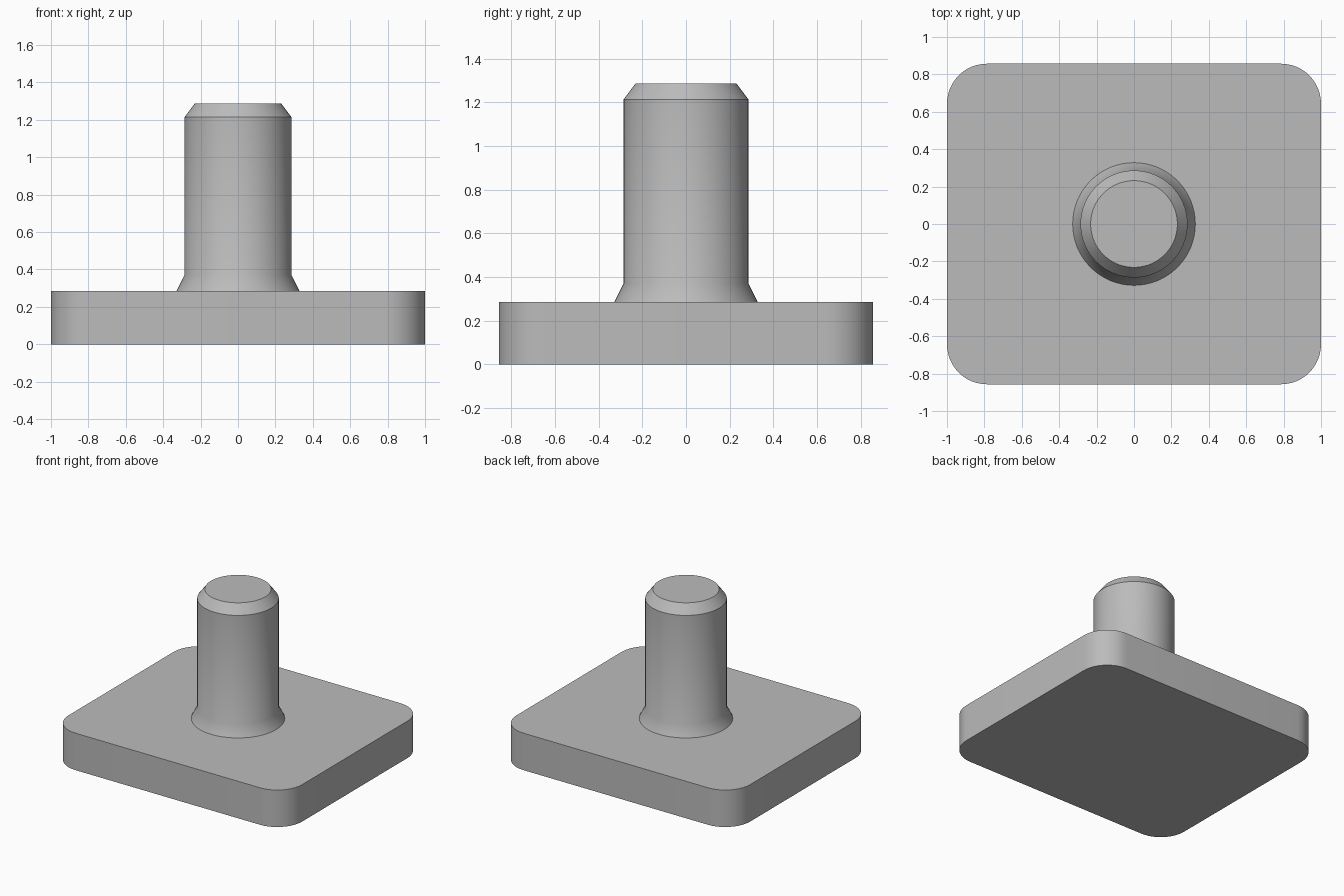
import bpy
import bmesh
import math

cube = bpy.data.objects.get("Cube")
if cube:
    bpy.data.objects.remove(cube, do_unlink=True)

# Plain grey material
grey = bpy.data.materials.new("grey")
grey.use_nodes = True
colour = (0.5, 0.5, 0.5, 1)
grey.diffuse_color = colour
grey.node_tree.nodes["Principled BSDF"].inputs["Base Color"].default_value = colour


def finish(name, bm):
    bmesh.ops.recalc_face_normals(bm, faces=bm.faces)
    mesh = bpy.data.meshes.new(name)
    bm.to_mesh(mesh)
    bm.free()
    mesh.materials.append(grey)
    obj = bpy.data.objects.new(name, mesh)
    bpy.context.collection.objects.link(obj)
    bpy.ops.object.select_all(action="DESELECT")
    obj.select_set(True)
    bpy.context.view_layer.objects.active = obj
    bpy.ops.object.shade_smooth_by_angle(angle=math.radians(30))
    return obj


def stack(name, rings):
    """Join matching rings of points from bottom to top and cap both ends."""
    bm = bmesh.new()
    loops = [[bm.verts.new(p) for p in ring] for ring in rings]
    for low, high in zip(loops, loops[1:]):
        for i in range(len(low)):
            j = (i + 1) % len(low)
            bm.faces.new((low[i], low[j], high[j], high[i]))
    bm.faces.new(loops[0])
    bm.faces.new(loops[-1])
    return finish(name, bm)


def rounded_rectangle(half_x, half_y, radius, z, steps=12):
    points = []
    for corner, (sx, sy) in enumerate([(1, 1), (-1, 1), (-1, -1), (1, -1)]):
        for i in range(steps + 1):
            a = (corner + i / steps) * math.pi / 2
            points.append((sx * (half_x - radius) + radius * math.cos(a),
                           sy * (half_y - radius) + radius * math.sin(a), z))
    return points


def circle(radius, z, sides=64):
    turns = [2 * math.pi * i / sides for i in range(sides)]
    return [(radius * math.cos(a), radius * math.sin(a), z) for a in turns]


# Base plate with rounded corners
thickness = 0.286
stack("base_plate", [rounded_rectangle(1, 0.857, 0.214, z) for z in (0, thickness)])

# Round post with flared foot and chamfered tip
profile = [(0.328, thickness), (0.286, 0.371), (0.286, 1.214), (0.232, 1.286)]
stack("post", [circle(r, z) for r, z in profile])
